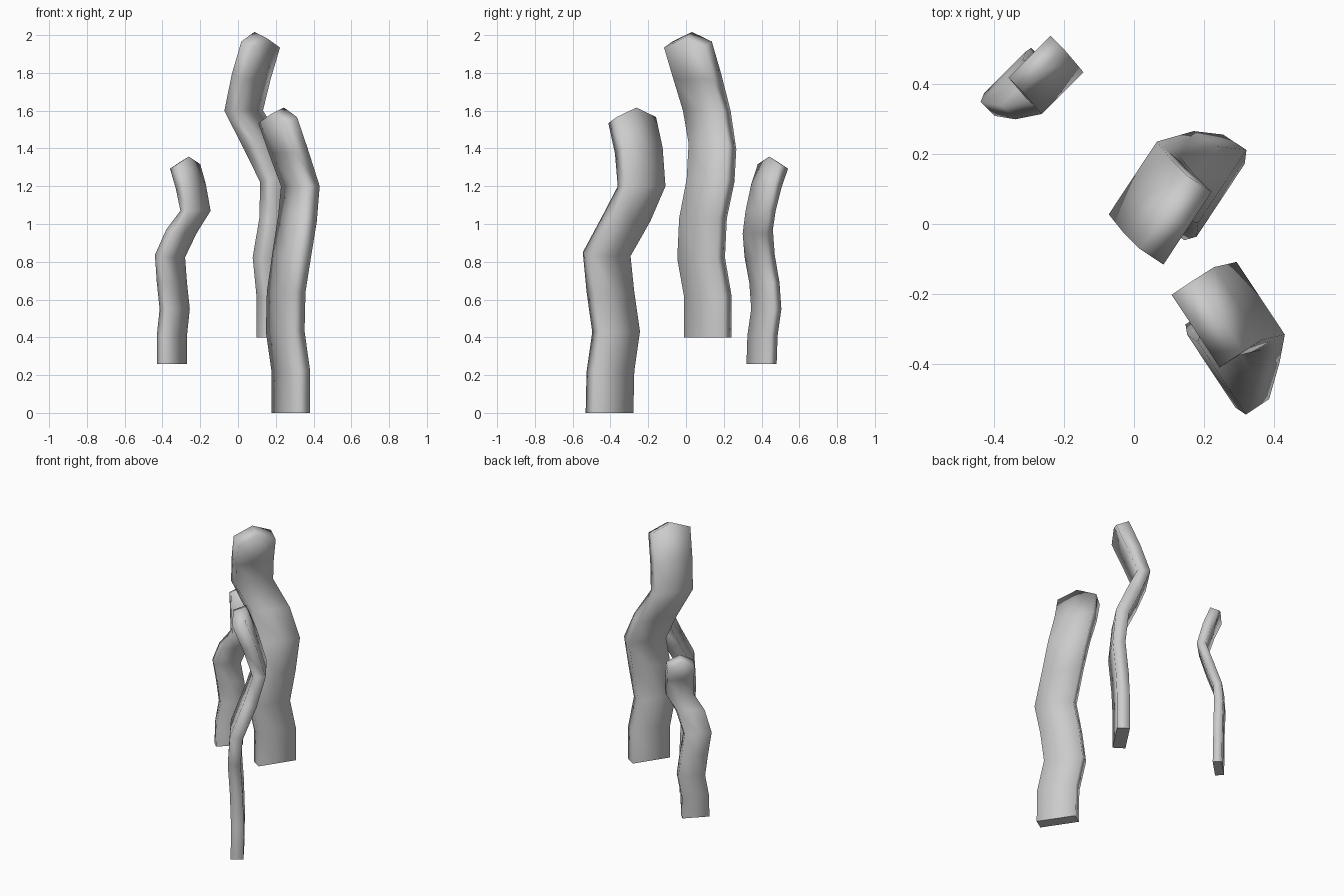
import bpy, bmesh, math
from mathutils import Vector

if "Cube" in bpy.data.objects:
    bpy.data.objects.remove(bpy.data.objects["Cube"])

stone = bpy.data.materials.new("light_grey")
stone.diffuse_color = (0.6, 0.6, 0.6, 1)
stone.use_nodes = True
stone.node_tree.nodes["Principled BSDF"].inputs["Base Color"].default_value = stone.diffuse_color


def stalk(name, angle, width, thick, peak, path):
    """Flat wavy stalk: rectangular rings along a path, ridge on the top."""
    a = math.radians(angle)
    wide = Vector((math.cos(a), math.sin(a), 0))
    thin = Vector((math.sin(a), -math.cos(a), 0))
    pts = [Vector(p) for p in path]
    bm = bmesh.new()
    rings = []
    for i, p in enumerate(pts):
        # tilt each ring across its thin side to stay square to the path
        d = pts[min(i + 1, len(pts) - 1)] - pts[max(i - 1, 0)]
        slope = 0 if i == 0 else -d.dot(thin) / d.z
        ring = []
        for u, v in ((-1, -1), (0, -1), (1, -1), (1, 1), (0, 1), (-1, 1)):
            q = p + wide * (u * width / 2) + thin * (v * thick / 2)
            q.z += slope * v * thick / 2
            if i == len(pts) - 1 and u == 0:
                q.z += peak
            ring.append(bm.verts.new(q))
        rings.append(ring)
    for r, s in zip(rings, rings[1:]):
        for k in range(6):
            n = (k + 1) % 6
            bm.faces.new((r[k], r[n], s[n], s[k]))
    t = rings[-1]
    bm.faces.new((t[0], t[1], t[4], t[5]))
    bm.faces.new((t[1], t[2], t[3], t[4]))
    base = bm.faces.new(rings[0])
    bmesh.ops.recalc_face_normals(bm, faces=bm.faces)
    for f in bm.faces:
        f.smooth = True
    for e in base.edges:
        e.smooth = False
    me = bpy.data.meshes.new(name)
    bm.to_mesh(me)
    bm.free()
    me.materials.append(stone)
    bpy.context.collection.objects.link(bpy.data.objects.new(name, me))


# tall middle stalk
stalk("tall_stalk", 56.5, 0.25, 0.08, 0.05, [
    (.20, .115, .40), (.20, .115, .62), (.18, .08, .82), (.215, .09, 1.03),
    (.22, .13, 1.23), (.135, .14, 1.41), (.03, .11, 1.60), (.07, .06, 1.78),
    (.12, .01, 1.95)])

# front stalk standing on the ground
stalk("front_stalk", -56.5, 0.25, 0.08, 0.05, [
    (.28, -.405, 0), (.28, -.40, .22), (.25, -.37, .43), (.255, -.40, .64),
    (.285, -.42, .84), (.315, -.315, 1.03), (.33, -.235, 1.20),
    (.265, -.25, 1.39), (.21, -.285, 1.55)])

# small back stalk
stalk("small_stalk", 45, 0.17, 0.056, 0.04, [
    (-.35, .40, .26), (-.35, .405, .41), (-.335, .425, .55), (-.35, .415, .69),
    (-.36, .39, .83), (-.30, .38, .96), (-.225, .395, 1.07), (-.25, .425, 1.20),
    (-.28, .46, 1.305)])
